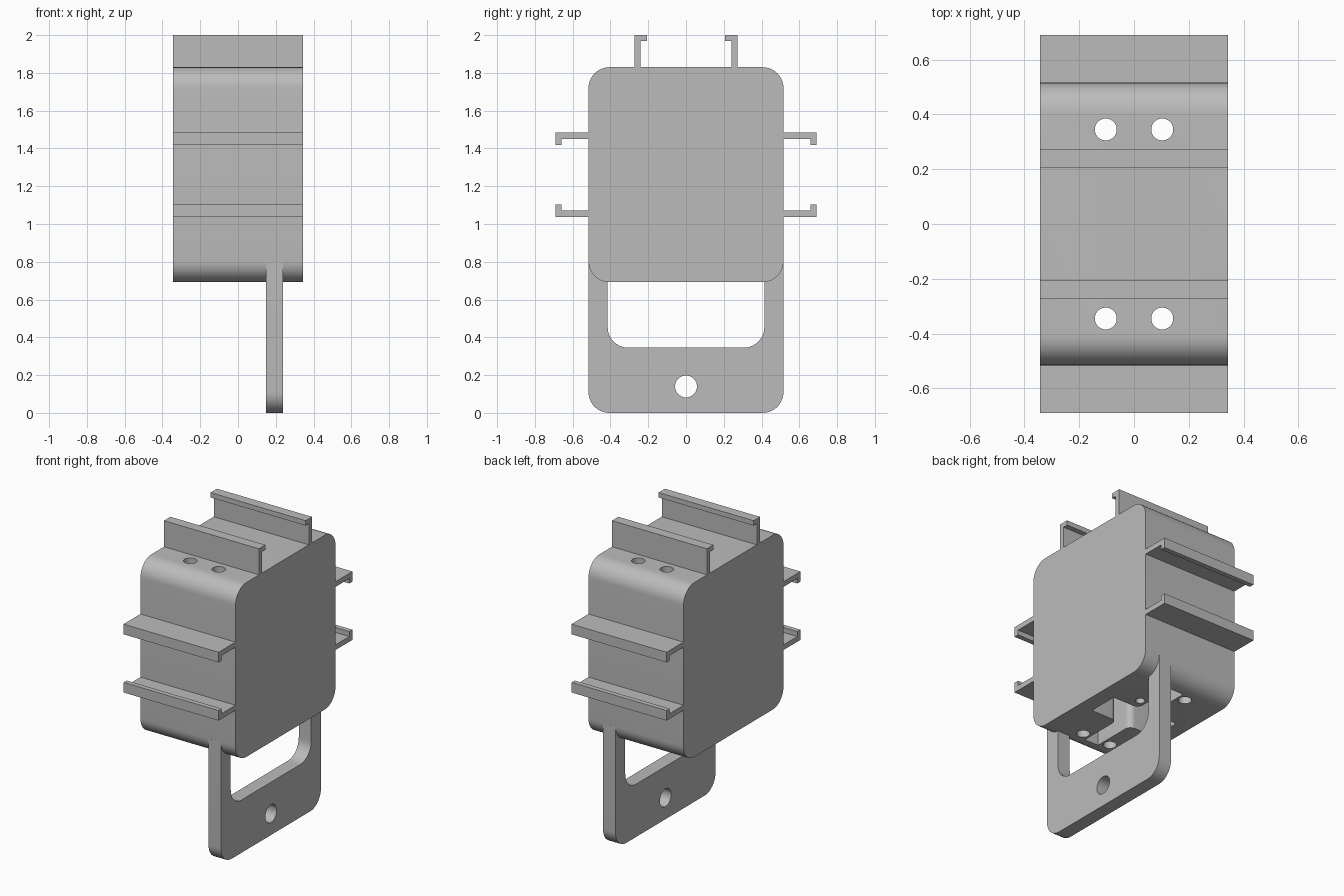
import bpy, bmesh, math
from mathutils import Vector

old = bpy.data.objects.get("Cube")
if old:
    bpy.data.objects.remove(old, do_unlink=True)

grey = bpy.data.materials.new("plain grey")
grey.use_nodes = True
colour = (0.5, 0.5, 0.5, 1)
grey.diffuse_color = colour
grey.node_tree.nodes["Principled BSDF"].inputs["Base Color"].default_value = colour


def rounded(points, steps=10):
    """Outline from (u, v, corner radius) points."""
    out = []
    for i, (u, v, r) in enumerate(points):
        p = Vector((u, v))
        if not r:
            out.append(p)
            continue
        a = (Vector(points[i - 1][:2]) - p).normalized()
        b = (Vector(points[(i + 1) % len(points)][:2]) - p).normalized()
        c = p + (a + b) * r
        for k in range(steps + 1):
            t = k / steps * math.pi / 2
            out.append(c - b * r * math.cos(t) - a * r * math.sin(t))
    return out


def circle(u, v, r, sides=40):
    return [Vector((u + r * math.cos(2 * math.pi * k / sides),
                    v + r * math.sin(2 * math.pi * k / sides))) for k in range(sides)]


def extrude(name, outline, start, end, axis="X"):
    """Solid from an outline in YZ pushed along X, or in XY pushed along Z."""
    bm = bmesh.new()
    place = (lambda p: (start, p.x, p.y)) if axis == "X" else (lambda p: (p.x, p.y, start))
    face = bm.faces.new([bm.verts.new(place(p)) for p in outline])
    top = bmesh.ops.extrude_face_region(bm, geom=[face])["geom"]
    d = end - start
    bmesh.ops.translate(bm, vec=(d, 0, 0) if axis == "X" else (0, 0, d),
                        verts=[g for g in top if isinstance(g, bmesh.types.BMVert)])
    bmesh.ops.recalc_face_normals(bm, faces=bm.faces)
    mesh = bpy.data.meshes.new(name)
    bm.to_mesh(mesh)
    bm.free()
    mesh.materials.append(grey)
    ob = bpy.data.objects.new(name, mesh)
    bpy.context.collection.objects.link(ob)
    return ob


def activate(ob):
    bpy.ops.object.select_all(action="DESELECT")
    ob.select_set(True)
    bpy.context.view_layer.objects.active = ob


def cut(ob, cutter):
    cutter.hide_render = True
    activate(ob)
    mod = ob.modifiers.new("cut", "BOOLEAN")
    mod.operation = "DIFFERENCE"
    mod.solver = "EXACT"
    mod.object = cutter
    bpy.ops.object.modifier_apply(modifier=mod.name)
    bpy.data.objects.remove(cutter, do_unlink=True)


def smooth(ob):
    activate(ob)
    bpy.ops.object.shade_smooth_by_angle(angle=math.radians(30))


W, D, R = 0.343, 0.516, 0.11      # half width, half depth, corner radius
LOW, HIGH = 0.692, 1.83           # body underside and top

# Main block with rounded long edges
body = extrude("body", rounded([(-D, LOW, R), (D, LOW, R), (D, HIGH, R), (-D, HIGH, R)]), -W, W)

# Four vertical through holes
for x in (-0.103, 0.103):
    for y in (-0.345, 0.345):
        cut(body, extrude("hole_cutter", circle(x, y, 0.04), 0.5, 2, "Z"))

# Cross-shaped blind pocket in the underside, inner corners rounded
a, b, c, d, r = 0.05, 0.1, 0.24, 0.392, 0.04
cross = [(a, -d, 0), (a, -b, r), (c, -b, 0), (c, b, 0), (a, b, r), (a, d, 0)]
cross += [(-u, -v, q) for u, v, q in cross]
cut(body, extrude("pocket_cutter", rounded(cross), 0.5, LOW + 0.35, "Z"))

# Small blind hole beside the pocket
cut(body, extrude("pin_cutter", circle(0.095, 0.17, 0.028), 0.5, LOW + 0.15, "Z"))
smooth(body)

# Hanging plate: U-shaped bracket with a bored tab
I, SILL, TOP = 0.415, 0.345, 0.8
plate = extrude("hanging_plate", rounded([
    (-D, 0, R), (D, 0, R), (D, TOP, 0), (I, TOP, 0),
    (I, SILL, R), (-I, SILL, R), (-I, TOP, 0), (-D, TOP, 0)]), 0.148, 0.238)
cut(plate, extrude("bore_cutter", circle(0, 0.14, 0.058), 0, 0.5))
smooth(plate)

# Hooked rails, mirrored front to back
upper = [(0.5, 1.45), (0.658, 1.45), (0.658, 1.418), (0.69, 1.418), (0.69, 1.484), (0.5, 1.484)]
lower = [(y, 2.522 - z) for y, z in upper]
top = [(0.273, 1.82), (0.273, 2), (0.207, 2), (0.207, 1.968), (0.24, 1.968), (0.24, 1.82)]
for side, sign in (("front", -1), ("back", 1)):
    for name, shape in (("upper", upper), ("lower", lower), ("top", top)):
        extrude(f"{side}_{name}_rail", [Vector((sign * y, z)) for y, z in shape], -W, W)
